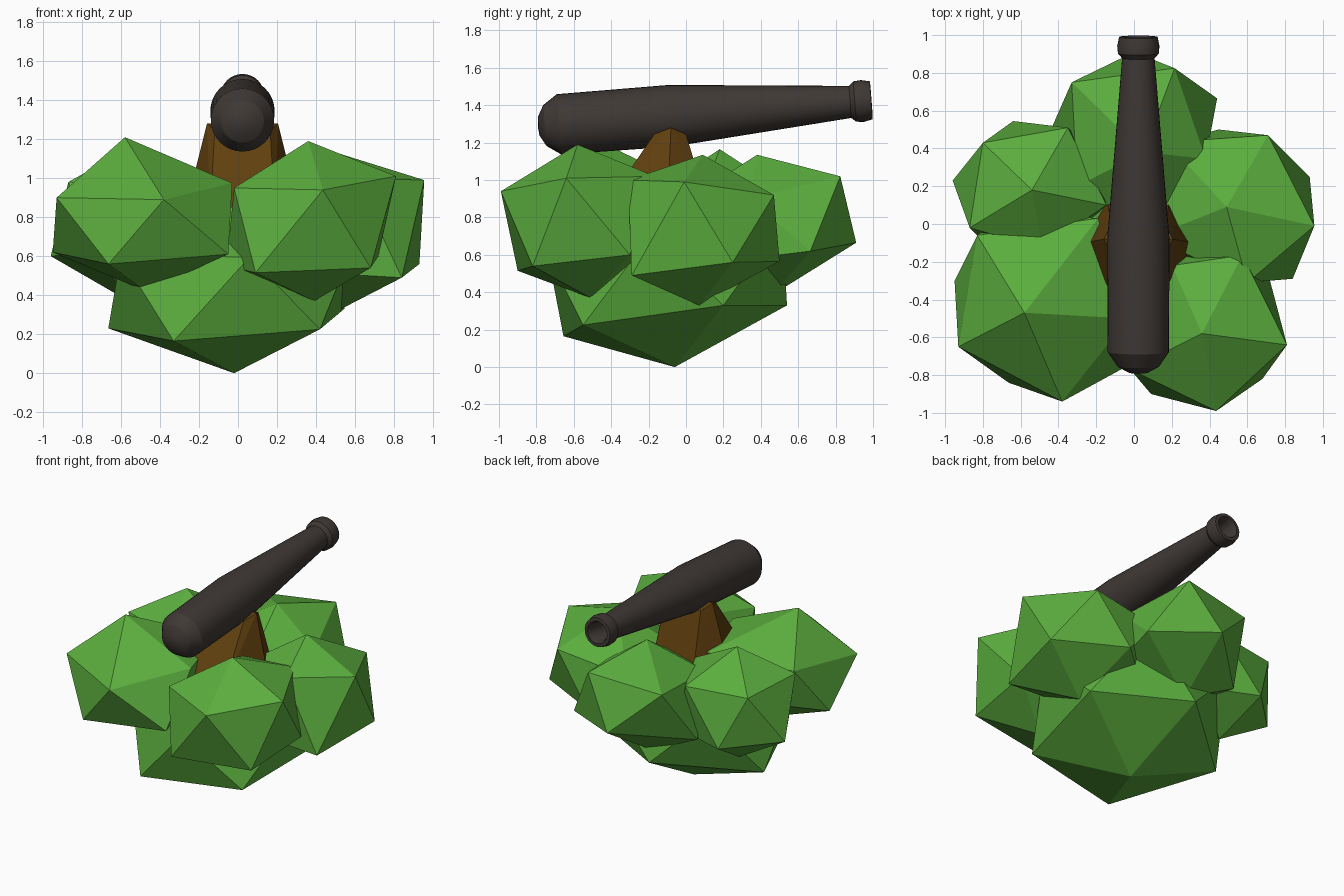
import bpy, bmesh, math
from mathutils import Vector, Matrix

PHI = (1 + math.sqrt(5)) / 2


def material(name, rgb):
    m = bpy.data.materials.new(name)
    m.diffuse_color = (*rgb, 1)
    return m


GREEN = material("leaf_green", (0.105, 0.42, 0.048))
BROWN = material("wood_brown", (0.12, 0.052, 0.005))
IRON = material("dark_iron", (0.049, 0.040, 0.035))


def add_object(name, bm, mat):
    bmesh.ops.recalc_face_normals(bm, faces=bm.faces[:])
    mesh = bpy.data.meshes.new(name)
    bm.to_mesh(mesh)
    bm.free()
    mesh.materials.append(mat)
    ob = bpy.data.objects.new(name, mesh)
    bpy.context.collection.objects.link(ob)
    return ob


def hull(name, points, mat):
    bm = bmesh.new()
    verts = [bm.verts.new(p) for p in points]
    bmesh.ops.convex_hull(bm, input=verts)
    return add_object(name, bm, mat)


def bush(name, centre, a, b, c, *nudges):
    """Stretched icosahedron from its centre and the corners of one face;
    each nudge pulls the nearest corner to a new place."""
    o = Vector(centre)
    a, b, c = (Vector(p) - o for p in (a, b, c))
    dirs = [a, b, c, (a + b) / PHI - c, (b + c) / PHI - a, (c + a) / PHI - b]
    corners = [o + s * d for d in dirs for s in (1, -1)]
    for n in map(Vector, nudges):
        i = min(range(12), key=lambda k: (corners[k] - n).length)
        corners[i] = n
    return hull(name, corners, GREEN)


# Bush clumps: one large base clump and five around the mount
bush("base_bush", (-0.02, -0.07, 0.465),
     (-0.02, -0.06, 0.0), (-0.33, -0.655, 0.165), (0.42, -0.55, 0.225),
     (-0.08, 0.54, 0.33), (-0.665, 0.05, 0.23), (0.545, 0.2, 0.33))
bush("front_left_bush", (-0.525, -0.435, 0.815),
     (-0.58, -0.47, 1.21), (-0.38, -0.94, 0.89), (-0.93, -0.65, 0.90),
     (-0.83, -0.06, 0.97), (-0.19, 0.03, 0.97), (-0.03, -0.5, 0.975),
     (-0.95, -0.3, 0.62), (-0.05, -0.76, 0.61), (-0.664, -0.84, 0.56))
bush("front_right_bush", (0.375, -0.545, 0.78),
     (0.36, -0.58, 1.19), (0.435, -0.99, 0.94), (0.81, -0.64, 1.01),
     (-0.02, -0.77, 0.95), (0.09, -0.9, 0.515), (0.68, -0.82, 0.54),
     (0.574, -0.165, 1.02), (0.2, -0.22, 1.02), (0.72, -0.3, 0.6))
bush("right_bush", (0.51, 0.09, 0.72),
     (0.955, -0.01, 0.99), (0.71, 0.47, 0.92), (0.93, 0.25, 0.56),
     (0.49, 0.09, 1.135), (0.6, -0.31, 1.0), (0.53, 0.07, 0.33),
     (0.84, -0.29, 0.49), (0.45, 0.5, 0.565))
bush("left_bush", (-0.555, 0.19, 0.77),
     (-0.54, 0.18, 1.165), (-0.87, -0.02, 0.98), (-0.80, 0.43, 0.95),
     (-0.145, 0.1, 0.95), (-0.485, -0.13, 0.96), (-0.35, 0.51, 0.95),
     (-0.64, 0.545, 0.58), (-0.96, 0.23, 0.6))
bush("back_bush", (0.0, 0.42, 0.76),
     (0.05, 0.38, 1.135), (0.215, 0.825, 1.02), (-0.33, 0.75, 0.97),
     (0.38, 0.345, 0.9), (0.0, 0.91, 0.665), (-0.44, 0.5, 0.58),
     (0.44, 0.665, 0.62), (-0.3, 0.2, 0.93))

# Wooden mount: tapered six-sided block with side ridges, (half width, y, z)
AXIS_X = 0.023
mount = [(0.142, -0.17, 1.245), (0.182, -0.08, 1.28), (0.142, 0.0, 1.245),
         (0.165, -0.44, 0.85), (0.29, -0.10, 0.85), (0.165, 0.12, 0.85)]
hull("mount", [(AXIS_X + s * w, y, z) for w, y, z in mount for s in (1, -1)], BROWN)

# Cannon barrel: lathed profile of (radius, distance along axis)
profile = [(0, -0.795), (0.05, -0.79), (0.11, -0.757), (0.162, -0.68),
           (0.165, -0.08), (0.086, 0.88), (0.108, 0.905), (0.112, 0.945),
           (0.102, 0.993), (0.078, 0.995), (0.065, 0.965), (0.06, 0.75), (0, 0.75)]
bm = bmesh.new()
verts = [bm.verts.new((r, 0, t)) for r, t in profile]
edges = [bm.edges.new(pair) for pair in zip(verts, verts[1:])]
bmesh.ops.spin(bm, geom=verts + edges, cent=(0, 0, 0), axis=(0, 0, 1),
               angle=2 * math.pi, steps=32)
bmesh.ops.remove_doubles(bm, verts=bm.verts[:], dist=0.0005)
tilt = Matrix.Rotation(0.077 - math.pi / 2, 4, 'X')
bm.transform(Matrix.Translation((AXIS_X, 0, 1.35)) @ tilt)
barrel = add_object("cannon_barrel", bm, IRON)
bpy.context.view_layer.objects.active = barrel
barrel.select_set(True)
bpy.ops.object.shade_smooth_by_angle(angle=math.radians(25))
